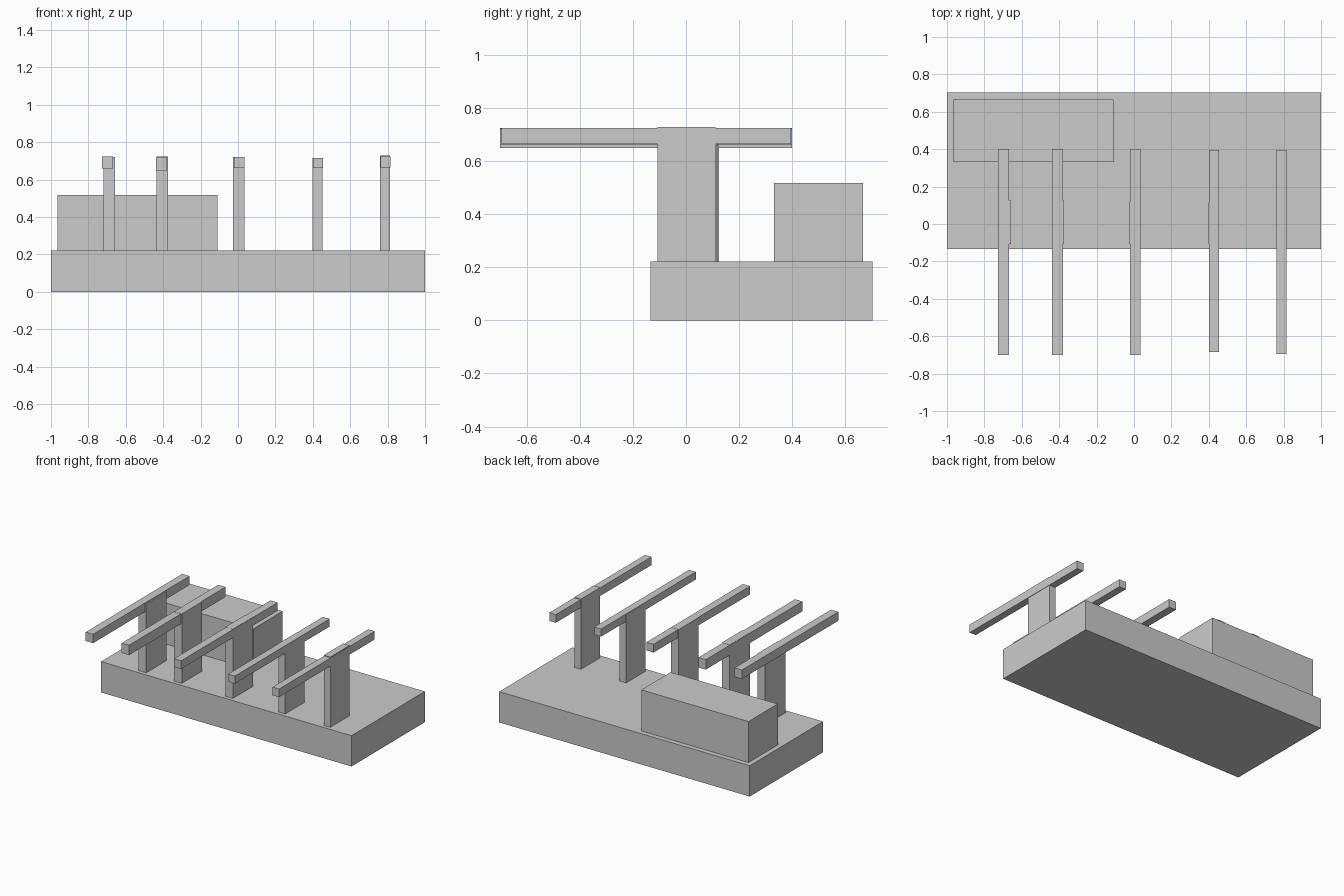
import bpy

def box(name, x0, x1, y0, y1, z0, z1):
    bpy.ops.mesh.primitive_cube_add(size=1, location=((x0+x1)/2, (y0+y1)/2, (z0+z1)/2))
    ob = bpy.context.object
    ob.name = name
    ob.scale = (x1-x0, y1-y0, z1-z0)
    bpy.ops.object.transform_apply(location=False, rotation=False, scale=True)
    return ob

BASE_TOP = 0.222

# Platform and the raised block at its back left
box("platform", -1, 1, -0.134, 0.702, 0, BASE_TOP)
box("back_block", -0.965, -0.11, 0.332, 0.666, BASE_TOP, 0.518)

# T-shaped canopy supports: post x range, post back, post top, beam x range, beam y and z ranges
supports = [
    (-0.720, -0.658, 0.125, 0.720, -0.726, -0.667, -0.70, 0.40, 0.660, 0.724),
    (-0.436, -0.374, 0.125, 0.723, -0.438, -0.380, -0.70, 0.40, 0.650, 0.722),
    (-0.026, 0.034, 0.120, 0.722, -0.021, 0.036, -0.70, 0.40, 0.662, 0.721),
    (0.397, 0.452, 0.115, 0.715, 0.401, 0.455, -0.685, 0.395, 0.662, 0.717),
    (0.760, 0.812, 0.112, 0.729, 0.763, 0.815, -0.695, 0.395, 0.665, 0.724),
]
for i, (px0, px1, py1, pz, bx0, bx1, by0, by1, bz0, bz1) in enumerate(supports, 1):
    box(f"post_{i}", px0, px1, -0.107, py1, BASE_TOP, pz)
    box(f"beam_{i}", bx0, bx1, by0, by1, bz0, bz1)
